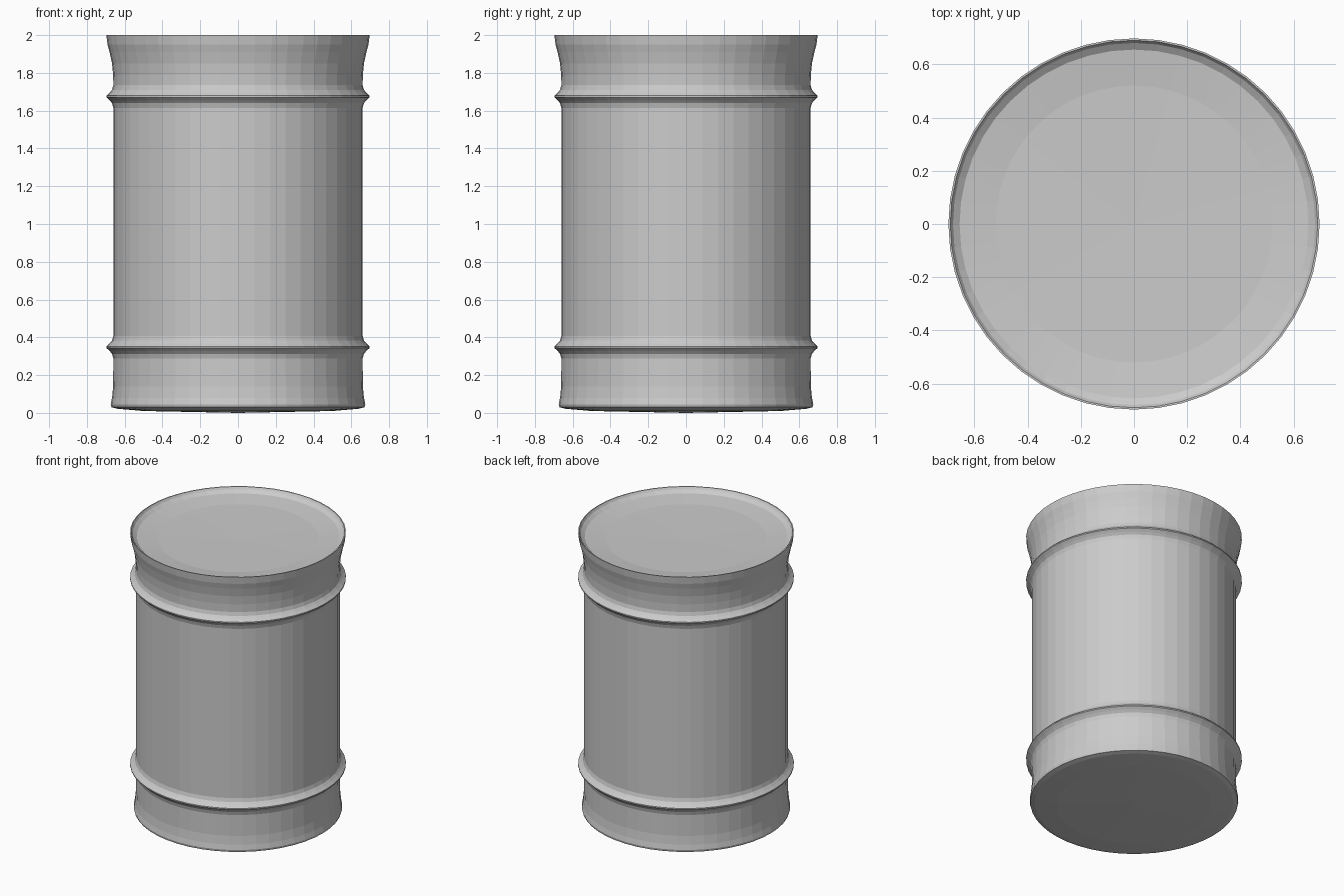
import bpy, bmesh
from math import sin, cos, pi

if "Cube" in bpy.data.objects:
    bpy.data.objects.remove(bpy.data.objects["Cube"])

SIDES = 48


def lathe(name, profile):
    """Revolve (radius, z) points round z; radius 0 closes with a fan."""
    bm = bmesh.new()
    rings = []
    for r, z in profile:
        if r == 0:
            rings.append([bm.verts.new((0, 0, z))])
        else:
            rings.append([bm.verts.new((r * cos(2 * pi * i / SIDES),
                                        r * sin(2 * pi * i / SIDES), z))
                          for i in range(SIDES)])
    for a, b in zip(rings, rings[1:]):
        for i in range(SIDES):
            j = (i + 1) % SIDES
            quad = [a[i % len(a)], a[j % len(a)], b[j % len(b)], b[i % len(b)]]
            bm.faces.new(list(dict.fromkeys(quad)))
    bmesh.ops.recalc_face_normals(bm, faces=bm.faces)
    mesh = bpy.data.meshes.new(name)
    bm.to_mesh(mesh)
    bm.free()
    obj = bpy.data.objects.new(name, mesh)
    bpy.context.collection.objects.link(obj)
    return obj


def hoop(z):
    """Raised rolling hoop pressed into the wall, centred at height z."""
    return [(0.66, z - 0.06), (0.667, z - 0.035), (0.68, z - 0.02),
            (0.697, z - 0.004), (0.697, z + 0.004), (0.68, z + 0.02),
            (0.667, z + 0.035), (0.66, z + 0.06)]


# Bulging base and its lower edge
base = [(0, 0), (0.5, 0.01), (0.64, 0.022), (0.67, 0.03),
        (0.674, 0.045), (0.667, 0.08), (0.661, 0.14)]
# Flared top edge
flare = [(0.661, 1.79), (0.667, 1.85), (0.68, 1.91), (0.691, 1.95), (0.697, 2.0)]
# Shallow dished lid inside the rim
lid = [(0.69, 2.0), (0.68, 1.985), (0.655, 1.968), (0.52, 1.953), (0.0, 1.945)]

lathe("barrel", base + hoop(0.348) + hoop(1.675) + flare + lid)
